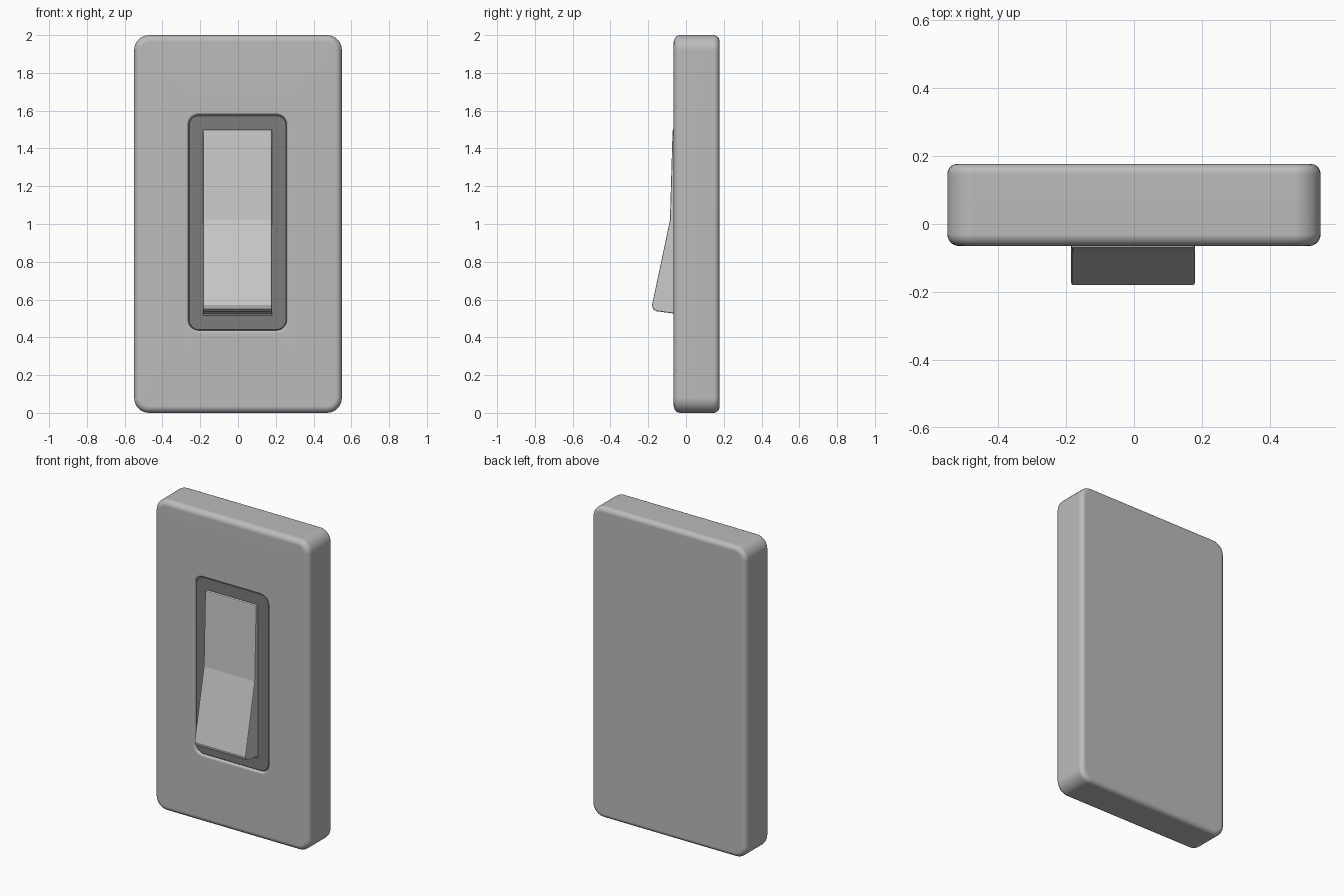
import bpy, bmesh
from math import sin, cos, pi

if "Cube" in bpy.data.objects:
    bpy.data.objects.remove(bpy.data.objects["Cube"])


def material(name, grey):
    mat = bpy.data.materials.new(name)
    mat.diffuse_color = (grey, grey, grey, 1)
    mat.use_nodes = True
    mat.node_tree.nodes["Principled BSDF"].inputs["Base Color"].default_value = mat.diffuse_color
    return mat


def make_object(name, bm, mat):
    bmesh.ops.recalc_face_normals(bm, faces=bm.faces)
    mesh = bpy.data.meshes.new(name)
    bm.to_mesh(mesh)
    bm.free()
    mesh.materials.append(mat)
    obj = bpy.data.objects.new(name, mesh)
    bpy.context.collection.objects.link(obj)
    bpy.ops.object.select_all(action='DESELECT')
    obj.select_set(True)
    bpy.context.view_layer.objects.active = obj
    return obj


def loft_rounded(name, sections, mat, segs=8):
    """Loft rounded rectangles: (centre x, centre z, half width, half height, radius, y)."""
    bm = bmesh.new()
    loops = []
    for cx, cz, hw, hz, r, y in sections:
        loop = []
        for k, (sx, sz) in enumerate([(1, 1), (-1, 1), (-1, -1), (1, -1)]):
            for i in range(segs + 1):
                a = (k + i / segs) * pi / 2
                loop.append(bm.verts.new((cx + sx * (hw - r) + r * cos(a), y,
                                          cz + sz * (hz - r) + r * sin(a))))
        loops.append(loop)
    for a, b in zip(loops, loops[1:]):
        for i in range(len(a)):
            j = (i + 1) % len(a)
            bm.faces.new((a[i], a[j], b[j], b[i]))
    bm.faces.new(loops[0])
    bm.faces.new(loops[-1])
    obj = make_object(name, bm, mat)
    bpy.ops.object.shade_smooth_by_angle(angle=pi / 6)
    obj.modifiers.new("flat_faces", 'WEIGHTED_NORMAL').keep_sharp = True
    return obj


def outer(inset, y):
    return (0, 1, 0.55 - inset, 1 - inset, 0.08 - inset, y)


def opening(grow, y):
    return (-0.002, 1.007, 0.26 + grow, 0.57 + grow, 0.055 + grow, y)


plate_grey = material("plate_grey", 0.5)
bezel_grey = material("bezel_grey", 0.2)
rocker_grey = material("rocker_grey", 0.75)
STEPS = [i / 5 * pi / 2 for i in range(6)]

# Wall plate: rounded back edge, rounded front edge, rounded lip into the recess
FRONT, BACK = -0.065, 0.177
sections = [outer(0.03 * (1 - sin(t)), BACK - 0.03 * (1 - cos(t))) for t in STEPS]
sections += [outer(0.035 * (1 - cos(t)), FRONT + 0.035 * (1 - sin(t))) for t in STEPS]
sections += [opening(0.014 * (1 - sin(t)), FRONT + 0.014 * (1 - cos(t))) for t in STEPS]
sections.append(opening(0, -0.03))
loft_rounded("wall_plate", sections, plate_grey)

# Dark bezel lying in the recess
loft_rounded("bezel", [opening(0, -0.03), opening(0, -0.05),
                       opening(-0.004, -0.054)], bezel_grey)

# Rocker: side profile (y, z) extruded across x, pressed in at the top
profile = [(-0.03, 1.5), (-0.071, 1.5), (-0.085, 1.02), (-0.18, 0.57),
           (-0.174, 0.549), (-0.155, 0.538), (-0.065, 0.526),
           (-0.056, 0.515), (-0.03, 0.515)]
bm = bmesh.new()
side = bm.faces.new([bm.verts.new((-0.185, y, z)) for y, z in profile])
grown = bmesh.ops.extrude_face_region(bm, geom=[side], use_keep_orig=True)
bmesh.ops.translate(bm, vec=(0.364, 0, 0),
                    verts=[v for v in grown["geom"] if isinstance(v, bmesh.types.BMVert)])
rocker = make_object("rocker", bm, rocker_grey)
bevel = rocker.modifiers.new("soft_edges", 'BEVEL')
bevel.width = 0.006
bevel.segments = 2
bevel.limit_method = 'ANGLE'
bevel.angle_limit = pi / 3
